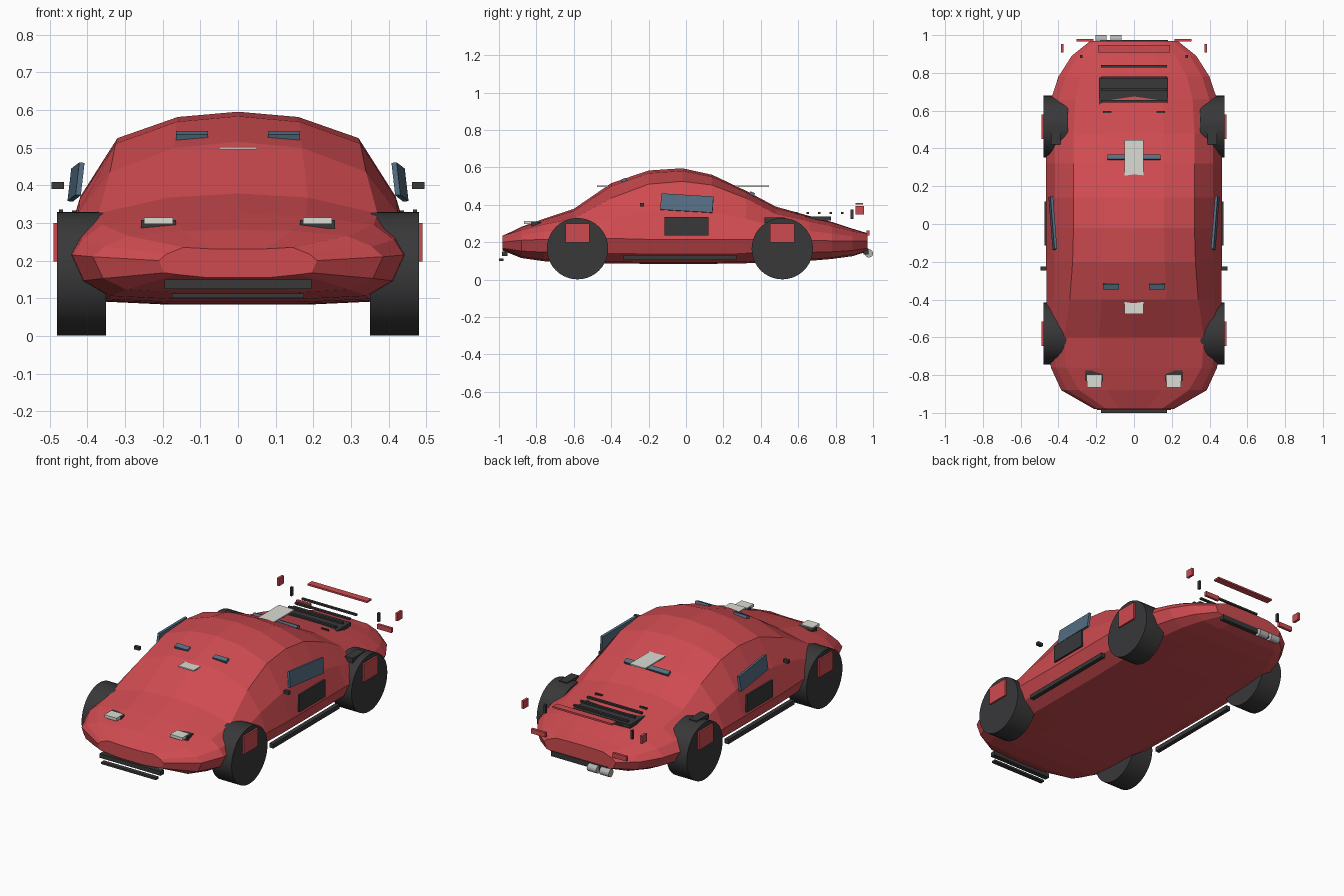
import bpy, bmesh, math
from mathutils import Vector

if "Cube" in bpy.data.objects:
    bpy.data.objects.remove(bpy.data.objects["Cube"], do_unlink=True)


def material(name, rgb):
    m = bpy.data.materials.new(name)
    m.use_nodes = True
    m.diffuse_color = (*rgb, 1)
    m.node_tree.nodes["Principled BSDF"].inputs["Base Color"].default_value = (*rgb, 1)
    return m


RED = material("red_paint", (0.62, 0.07, 0.08))
DARK = material("dark_trim", (0.04, 0.04, 0.042))
GLASS = material("blue_glass", (0.09, 0.16, 0.23))
PALE = material("pale_panel", (0.72, 0.72, 0.66))
METAL = material("metal", (0.45, 0.45, 0.45))


def finish(name, bm, mat):
    bmesh.ops.recalc_face_normals(bm, faces=bm.faces)
    mesh = bpy.data.meshes.new(name)
    bm.to_mesh(mesh)
    bm.free()
    mesh.materials.append(mat)
    ob = bpy.data.objects.new(name, mesh)
    bpy.context.collection.objects.link(ob)
    return ob


def box(name, mat, x, y, z, rot=(0, 0, 0)):
    """Box spanning the (low, high) ranges, turned about its centre."""
    bm = bmesh.new()
    bmesh.ops.create_cube(bm, size=1)
    spans = (x, y, z)
    bmesh.ops.scale(bm, vec=[b - a for a, b in spans], verts=bm.verts)
    ob = finish(name, bm, mat)
    ob.location = [(a + b) / 2 for a, b in spans]
    ob.rotation_euler = rot
    return ob


def pair(name, mat, x, y, z, rot=(0, 0, 0)):
    """Box on the left and its mirror image on the right."""
    box("left_" + name, mat, x, y, z, rot)
    box("right_" + name, mat, (-x[1], -x[0]), y, z, (rot[0], -rot[1], -rot[2]))


def cylinder(name, mat, radius, length, loc, sides):
    """Cylinder lying along x."""
    bm = bmesh.new()
    bmesh.ops.create_cone(bm, cap_ends=True, segments=sides,
                          radius1=radius, radius2=radius, depth=length)
    ob = finish(name, bm, mat)
    ob.rotation_euler.y = math.pi / 2
    ob.location = loc
    for p in ob.data.polygons:
        p.use_smooth = len(p.vertices) == 4
    return ob


# Body sections: y, roof z, shoulder x, shoulder z, waist x, waist z, floor z
SECTIONS = [
    (-0.98, .230, .145, .235, .21, .200, .155),
    (-0.88, .282, .29, .265, .385, .210, .115),
    (-0.76, .325, .36, .295, .44, .215, .098),
    (-0.60, .378, .37, .325, .455, .215, .090),
    (-0.40, .515, .34, .435, .463, .220, .086),
    (-0.20, .583, .325, .510, .465, .215, .084),
    (-0.02, .595, .32, .525, .465, .215, .083),
    (0.14, .560, .32, .505, .465, .215, .084),
    (0.32, .475, .32, .435, .465, .215, .087),
    (0.48, .390, .32, .350, .463, .210, .092),
    (0.66, .340, .31, .310, .44, .210, .100),
    (0.78, .308, .28, .285, .40, .207, .110),
    (0.89, .272, .22, .257, .33, .205, .125),
    (0.97, .248, .15, .245, .23, .205, .150),
]


def ring(y, roof, sx, sz, wx, wz, floor):
    bulge = 0.18 * (wx - sx)
    half = [
        (sx * 0.5, roof - (roof - sz) * 0.2),
        (sx, sz),
        ((sx + wx) / 2 + bulge, (sz + wz) / 2),
        (wx, wz),
        (wx * 0.93, (wz + floor) / 2 - 0.01),
        (wx * 0.77, floor + 0.008),
        (wx * 0.4, floor),
    ]
    pts = [(0, roof)] + half + [(-x, z) for x, z in reversed(half)]
    return [Vector((x, y, z)) for x, z in pts]


bm = bmesh.new()
loops = [[bm.verts.new(p) for p in ring(*s)] for s in SECTIONS]
for a, b in zip(loops, loops[1:]):
    n = len(a)
    for i in range(n):
        j = (i + 1) % n
        bm.faces.new((a[i], a[j], b[j], b[i]))
bm.faces.new(loops[0])
bm.faces.new(loops[-1])
finish("body", bm, RED)

# Wheels with square red side plates
for end, y in (("front", -0.58), ("rear", 0.515)):
    for side, s in (("left", 1), ("right", -1)):
        cylinder(f"{end}_{side}_wheel", DARK, 0.164, 0.13, (s * 0.415, y, 0.165), 40)
    pair(f"{end}_wheel_plate", RED, (.476, .49), (y - .065, y + .065), (.197, .3))

# Front end
pair("headlight_base", DARK, (.165, .258), (-.83, -.775), (.285, .308))
pair("headlight", PALE, (.172, .25), (-.865, -.8), (.297, .314))
box("front_bumper", DARK, (-.195, .195), (-.985, -.955), (.125, .15))
box("front_splitter", DARK, (-.175, .175), (-1, -.975), (.1, .112))

# Roof panel and glazing
box("roof_panel", PALE, (-.05, .05), (-.477, .445), (.495, .502))
pair("windscreen_corner", GLASS, (.08, .165), (-.345, -.318), (.524, .54), (.35, 0, 0))
box("rear_screen", GLASS, (-.14, .14), (.338, .365), (.445, .468), (-.45, 0, 0))
pair("side_window", GLASS, (.423, .437), (-.135, .145), (.365, .452), (-.06, -.12, -.07))

# Sides
pair("door_panel", DARK, (.464, .475), (-.115, .12), (.235, .335))
pair("mirror", DARK, (.462, .495), (-.245, -.225), (.39, .408))
pair("side_skirt", DARK, (.435, .46), (-.335, .27), (.105, .13))
pair("rear_intake", DARK, (.39, .44), (.42, .53), (.305, .333))

# Engine cover and slats
box("engine_cover", DARK, (-.185, .18), (.63, .775), (.315, .336))
for i in range(4):
    y = 0.65 + i * 0.062
    box(f"engine_slat_{i + 1}", DARK, (-.175, .175), (y - .007, y + .007), (.35, .36))
pair("deck_vent", DARK, (.12, .165), (.587, .597), (.345, .36))

# Rear wing
box("rear_wing", RED, (-.19, .19), (.907, .947), (.4, .41))
pair("wing_post", DARK, (.273, .285), (.88, .896), (.325, .375))
pair("wing_end_plate", RED, (.372, .386), (.907, .952), (.347, .392))

# Tail
pair("tail_light", RED, (.215, .305), (.965, .98), (.235, .262))
box("rear_bumper", DARK, (-.18, .18), (.95, .975), (.135, .165))
for side, x in (("outer", -.175), ("inner", -.095)):
    cylinder(side + "_exhaust", METAL, 0.022, 0.06, (x, .978, .14), 20)
